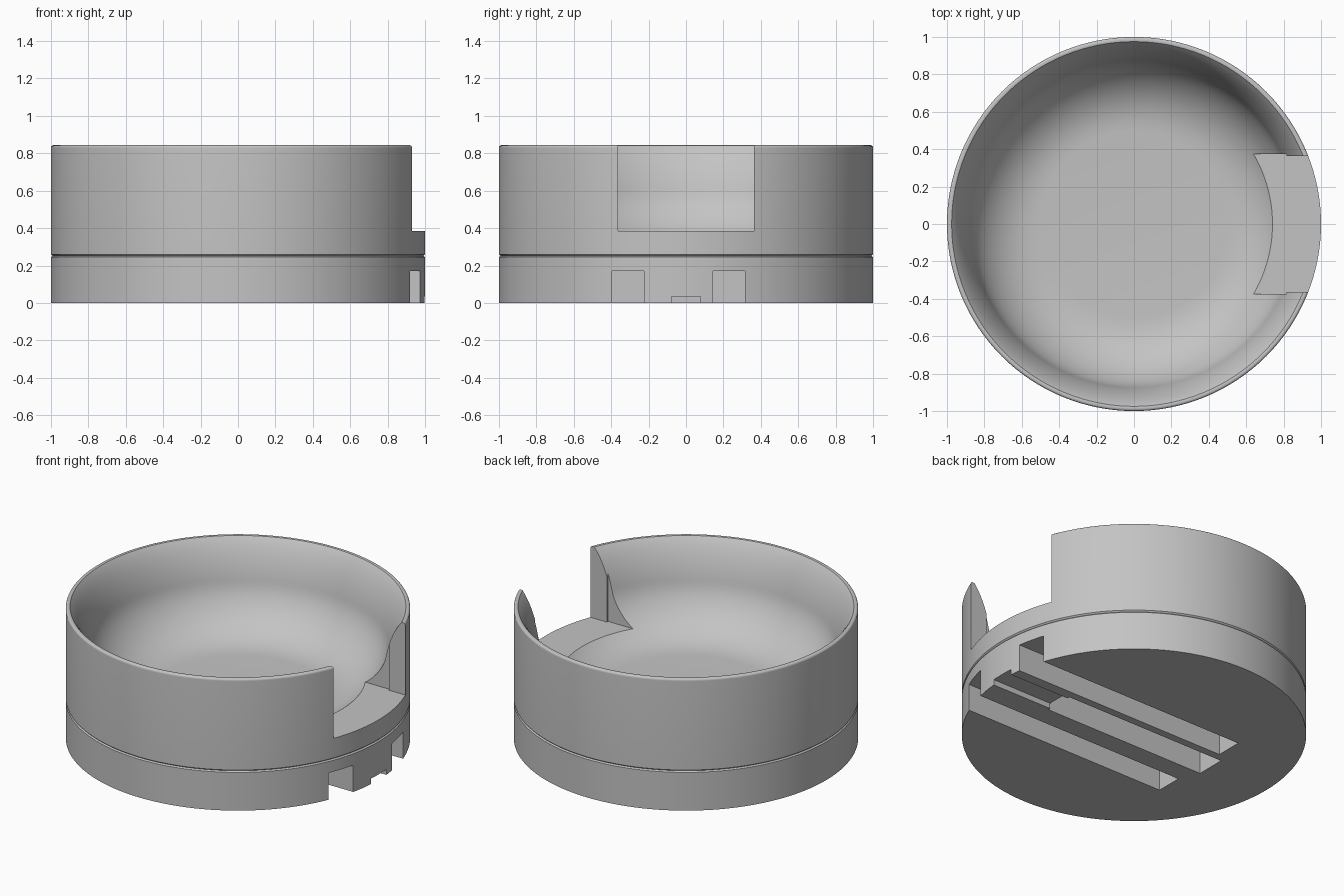
import bpy, bmesh, math
from mathutils import Vector
from mathutils.geometry import interpolate_bezier

SEGMENTS = 128

if "Cube" in bpy.data.objects:
    bpy.data.objects.remove(bpy.data.objects["Cube"], do_unlink=True)

grey = bpy.data.materials.new("plain_grey")
grey.use_nodes = True
colour = (0.55, 0.55, 0.55, 1)
grey.diffuse_color = colour
shader = next(n for n in grey.node_tree.nodes if n.type == "BSDF_PRINCIPLED")
shader.inputs["Base Color"].default_value = colour


def to_object(name, bm):
    bmesh.ops.recalc_face_normals(bm, faces=bm.faces)
    mesh = bpy.data.meshes.new(name)
    bm.to_mesh(mesh)
    bm.free()
    mesh.materials.append(grey)
    obj = bpy.data.objects.new(name, mesh)
    bpy.context.collection.objects.link(obj)
    return obj


def lathe(name, profile):
    """Closed solid of revolution from (radius, height) points, capped at both ends."""
    bm = bmesh.new()
    rings = []
    for r, z in profile:
        angles = [math.tau * i / SEGMENTS for i in range(SEGMENTS)]
        rings.append([bm.verts.new((r * math.cos(a), r * math.sin(a), z)) for a in angles])
    for low, high in zip(rings, rings[1:]):
        for i in range(SEGMENTS):
            j = (i + 1) % SEGMENTS
            bm.faces.new((low[i], low[j], high[j], high[i]))
    bm.faces.new(rings[0])
    bm.faces.new(rings[-1])
    return to_object(name, bm)


def cut_box(target, x, y, z):
    """Subtract a box given by its (min, max) ranges."""
    bm = bmesh.new()
    bmesh.ops.create_cube(bm, size=1)
    for v in bm.verts:
        v.co = Vector([lo + (c + 0.5) * (hi - lo) for c, (lo, hi) in zip(v.co, (x, y, z))])
    cutter = to_object("cutter", bm)
    cutter.hide_render = True
    mod = target.modifiers.new("cut", "BOOLEAN")
    mod.operation = "DIFFERENCE"
    mod.solver = "EXACT"
    mod.object = cutter
    bpy.context.view_layer.objects.active = target
    bpy.ops.object.modifier_apply(modifier=mod.name)
    bpy.data.objects.remove(cutter, do_unlink=True)


def curve(*points):
    a, b, c, d = (Vector(p) for p in points)
    return [(p.x, p.y) for p in interpolate_bezier(a, b, c, d, 13)]


# Base disc, slightly chamfered at the seam
base = lathe("base_disc", [(1, 0), (1, 0.245), (0.992, 0.252)])

# Bowl: straight outer wall, rounded lip, S-shaped inside, flat floor
lip = curve((1, 0.828), (1, 0.845), (0.985, 0.845), (0.975, 0.842))
wall = curve((0.975, 0.842), (0.93, 0.79), (0.89, 0.69), (0.872, 0.59))
floor = curve((0.872, 0.59), (0.852, 0.475), (0.72, 0.3), (0.5, 0.3))
bowl = lathe("bowl", [(0.992, 0.252), (1, 0.26)] + lip + wall[1:] + floor[1:])

# Side opening in the bowl, a little wider on the inside
cut_box(bowl, (0.4, 1.2), (-0.363, 0.363), (0.385, 1))
cut_box(bowl, (0.4, 0.815), (-0.375, 0.375), (0.385, 1))

# Long slots under the base, open at the side
cut_box(base, (-0.525, 1.2), (-0.395, -0.225), (-0.1, 0.172))
cut_box(base, (-0.525, 1.2), (0.145, 0.315), (-0.1, 0.172))
cut_box(base, (-0.58, 0.57), (-0.095, 0.095), (-0.1, 0.15))
cut_box(base, (0.5, 1.2), (-0.078, 0.078), (-0.1, 0.035))

# Smooth round walls, crisp cut edges
for obj in (base, bowl):
    bpy.ops.object.select_all(action="DESELECT")
    obj.select_set(True)
    bpy.context.view_layer.objects.active = obj
    bpy.ops.object.shade_smooth_by_angle(angle=math.radians(35))
